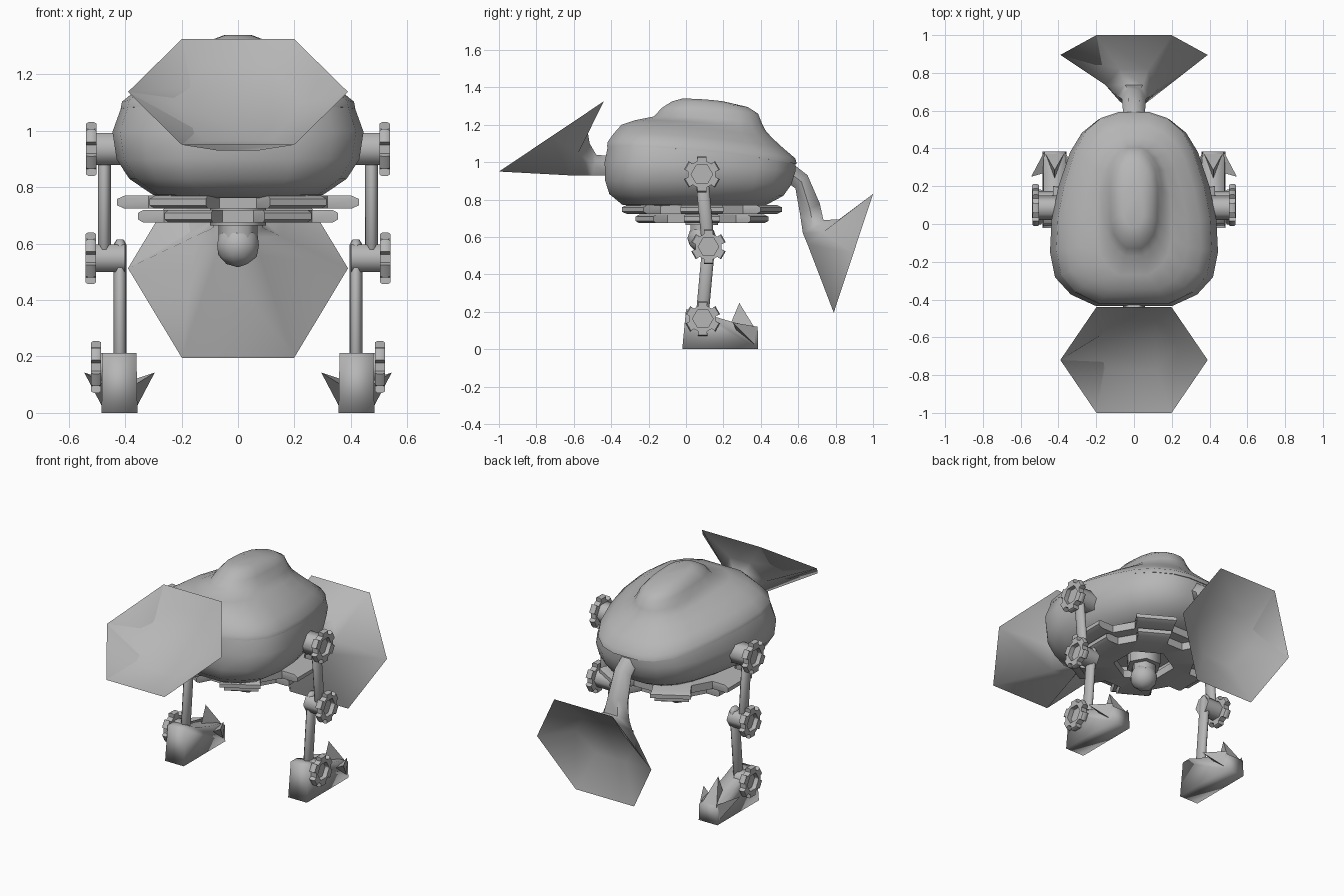
import bpy, bmesh, math
from mathutils import Vector

if "Cube" in bpy.data.objects:
    bpy.data.objects.remove(bpy.data.objects["Cube"])

grey = bpy.data.materials.new("plain grey")
grey.diffuse_color = (0.47, 0.47, 0.47, 1)
grey.use_nodes = True
grey.node_tree.nodes["Principled BSDF"].inputs["Base Color"].default_value = grey.diffuse_color


def finish(name, bm, angle):
    """Fix normals, shade smooth below the angle, and make the object."""
    bmesh.ops.recalc_face_normals(bm, faces=bm.faces)
    for f in bm.faces:
        f.smooth = angle > 0
    for e in bm.edges:
        e.smooth = e.calc_face_angle(0) < math.radians(angle)
    mesh = bpy.data.meshes.new(name)
    bm.to_mesh(mesh)
    bm.free()
    mesh.materials.append(grey)
    obj = bpy.data.objects.new(name, mesh)
    bpy.context.collection.objects.link(obj)
    return obj


def loft(name, rings, angle=40):
    """Skin closed rings of points in order and cap both ends."""
    bm = bmesh.new()
    vs = [[bm.verts.new(p) for p in r] for r in rings]
    n = len(vs[0])
    for a, b in zip(vs, vs[1:]):
        for i in range(n):
            bm.faces.new((a[i], a[(i + 1) % n], b[(i + 1) % n], b[i]))
    bm.faces.new(vs[0])
    bm.faces.new(vs[-1])
    return finish(name, bm, angle)


def tube(name, a, b, ry, rx=None, sides=10, bulge=0.5):
    """Straight bar between two points; rx flattens it in x, bulge rounds the ends."""
    a, b = Vector(a), Vector(b)
    d = (b - a).normalized()
    u = Vector((0, 1, 0)) if abs(d.x) > 0.9 else Vector((1, 0, 0))
    v = d.cross(u)
    k = rx or ry

    def ring(c, s):
        return [c + (u * k * math.cos(t) + v * ry * math.sin(t)) * s
                for t in (2 * math.pi * i / sides for i in range(sides))]
    rings = [ring(a, 1), ring(b, 1)]
    if bulge:
        rings = [ring(a - d * ry * bulge, 0.6)] + rings + [ring(b + d * ry * bulge, 0.6)]
    return loft(name, rings, 65)


def gear(name, centre, r, thick, axis, turn=90, hole=0.52):
    """Six-toothed ring with a hexagonal hole and bevelled teeth."""
    c = Vector(centre)

    def section(h, s):
        outer, inner = [], []
        for k in range(6):
            t = math.radians(turn + 60 * k)
            rad = Vector((math.cos(t), math.sin(t)))
            tan = Vector((-rad.y, rad.x))
            for d, w in ((0.74, -0.25), (s, -0.27 * s), (s, 0.27 * s), (0.74, 0.25)):
                outer.append((rad * d + tan * w) * r)
            for w in (-0.57, -0.2, 0.2, 0.57):
                inner.append((rad + tan * w) * hole * r)

        def place(p):
            return c + (Vector((h, p.x, p.y)) if axis == 'X' else Vector((p.x, p.y, h)))
        return [place(p) for p in outer], [place(p) for p in inner]

    h = thick / 2
    o0, i0 = section(-h, 0.94)
    o1, _ = section(-h * 0.5, 1)
    o2, _ = section(h * 0.5, 1)
    o3, i3 = section(h, 0.94)
    bm = bmesh.new()
    vs = [[bm.verts.new(p) for p in ring] for ring in (o0, o1, o2, o3, i3, i0)]
    for a, b in zip(vs, vs[1:] + vs[:1]):
        for i in range(24):
            j = (i + 1) % 24
            bm.faces.new((a[i], a[j], b[j], b[i]))
    return finish(name, bm, 50)


# Egg-shaped outline used by every body ring: (position along y, width)
EGG = [(0, .45), (.06, .75), (.15, .94), (.28, 1), (.45, .98),
       (.62, .9), (.8, .76), (.9, .62), (.97, .42), (1, .2)]
PILL = [(0, .3), (.06, .6), (.15, .85), (.28, .98), (.45, 1),
        (.62, 1), (.8, .9), (.9, .7), (.97, .45), (1, .2)]


def egg(zf, zb, yf, yb, w, pill=0):
    half = []
    for (t, k), (_, p) in zip(EGG, PILL):
        half.append(((k + (p - k) * pill) * w, yf + t * (yb - yf), zf + (zb - zf) * t * t))
    return half + [(-x, y, z) for x, y, z in reversed(half)]


# Body: hull, then shell and hump blended in one skin
loft("lower_hull", [egg(*r) for r in (
    (.762, .762, -.26, .36, .22), (.772, .772, -.34, .43, .3),
    (.83, .82, -.41, .52, .385), (.90, .88, -.432, .563, .43),
    (1.0, .95, -.435, .585, .445), (1.10, 1.01, -.415, .585, .41))], 60)
loft("upper_shell", [egg(*r) for r in (
    (1.085, .99, -.422, .592, .416), (1.11, 1.02, -.418, .585, .411),
    (1.155, 1.075, -.385, .52, .355), (1.20, 1.13, -.345, .46, .285),
    (1.225, 1.17, -.27, .425, .2, .5), (1.245, 1.21, -.17, .405, .15, 1),
    (1.29, 1.26, -.13, .385, .125, 1), (1.325, 1.295, -.075, .33, .095, 1),
    (1.34, 1.325, -.02, .2, .05, 1))], 75)


# Hexagonal horns: rings from (upper point, lower point, half width) in y, z
def hexring(u, l, w):
    my, mz, k = (u[0] + l[0]) / 2, (u[1] + l[1]) / 2, w * 0.51
    return [(w, my, mz), (k, *u), (-k, *u), (-w, my, mz), (-k, *l), (k, *l)]


loft("front_horn", [hexring(*r) for r in (
    ((-.38, 1.03), (-.38, .93), .055), ((-.48, 1.04), (-.5, .93), .06),
    ((-.515, 1.1), (-.54, .93), .08), ((-.525, 1.16), (-.63, .93), .14),
    ((-.44, 1.325), (-1.0, .95), .39), ((-.51, 1.23), (-.77, .965), .23))], 60)
loft("rear_horn", [hexring(*r) for r in (
    ((.56, 1.0), (.53, .9), .055), ((.65, .93), (.585, .86), .06),
    ((.715, .78), (.61, .72), .065), ((.735, .69), (.625, .62), .09),
    ((.82, .695), (.65, .56), .15),
    ((1.0, .83), (.79, .195), .39), ((.85, .69), (.73, .42), .2))], 60)

# Underside plates and ball
gear("upper_belly_gear", (0, .085, .747), .428, .046, 'Z', 0, .42)
gear("lower_belly_gear", (0, .085, .697), .355, .046, 'Z', 0, .42)
tube("belly_hub", (0, .085, .665), (0, .085, .77), .1, sides=6, bulge=0)
tube("ball_neck", (0, .085, .62), (0, .085, .68), .07, sides=6, bulge=0)
bm = bmesh.new()
bmesh.ops.create_icosphere(bm, subdivisions=2, radius=.078)
bmesh.ops.translate(bm, verts=bm.verts, vec=(0, .085, .594))
finish("belly_ball", bm, 60)


def spike(name, base, tip):
    bm = bmesh.new()
    b = [bm.verts.new(p) for p in base]
    t = bm.verts.new(tip)
    bm.faces.new(b)
    for i in range(3):
        bm.faces.new((b[i], b[(i + 1) % 3], t))
    finish(name, bm, 0)


# Legs
FOOT = [(-.02, 0), (.385, 0), (.385, .1), (.34, .125), (.25, .145),
        (.15, .175), (.06, .213), (0, .213)]
for s, side in ((1, "right"), (-1, "left")):
    hip, knee, ankle = (.085, .935), (.12, .548), (.09, .163)
    tube(side + "_hip_shaft", (s * .36, *hip), (s * .512, *hip), .065, sides=6, bulge=0)
    tube(side + "_knee_shaft", (s * .40, *knee), (s * .512, *knee), .056, sides=6, bulge=0)
    tube(side + "_ankle_shaft", (s * .42, *ankle), (s * .493, *ankle), .056, sides=6, bulge=0)
    gear(side + "_hip_gear", (s * .52, *hip), .096, .036, 'X')
    gear(side + "_knee_gear", (s * .522, *knee), .092, .036, 'X')
    gear(side + "_ankle_gear", (s * .503, *ankle), .092, .036, 'X')
    tube(side + "_upper_leg", (s * .474, .085, .92), (s * .474, .12, .54), .036, .023)
    tube(side + "_lower_leg", (s * .418, .125, .595), (s * .418, .085, .16), .036, .023)
    loft(side + "_foot", [[(s * (.42 + w * (1.06 if z == 0 else 1)), y, z) for y, z in FOOT]
                          for w in (-.06, .06)], 100)
    spike(side + "_heel_spike", [(s * .365, .382, .09), (s * .475, .382, .09),
                                 (s * .42, .24, .14)], (s * .42, .285, .247))
    for k, place in ((1, "outer"), (-1, "inner")):
        x = .42 + k * .055
        spike(f"{side}_{place}_fin", [(s * x, .382, .12), (s * x, .382, .01),
                                      (s * x, .27, .1)], (s * (.42 + k * .125), .25, .143))
